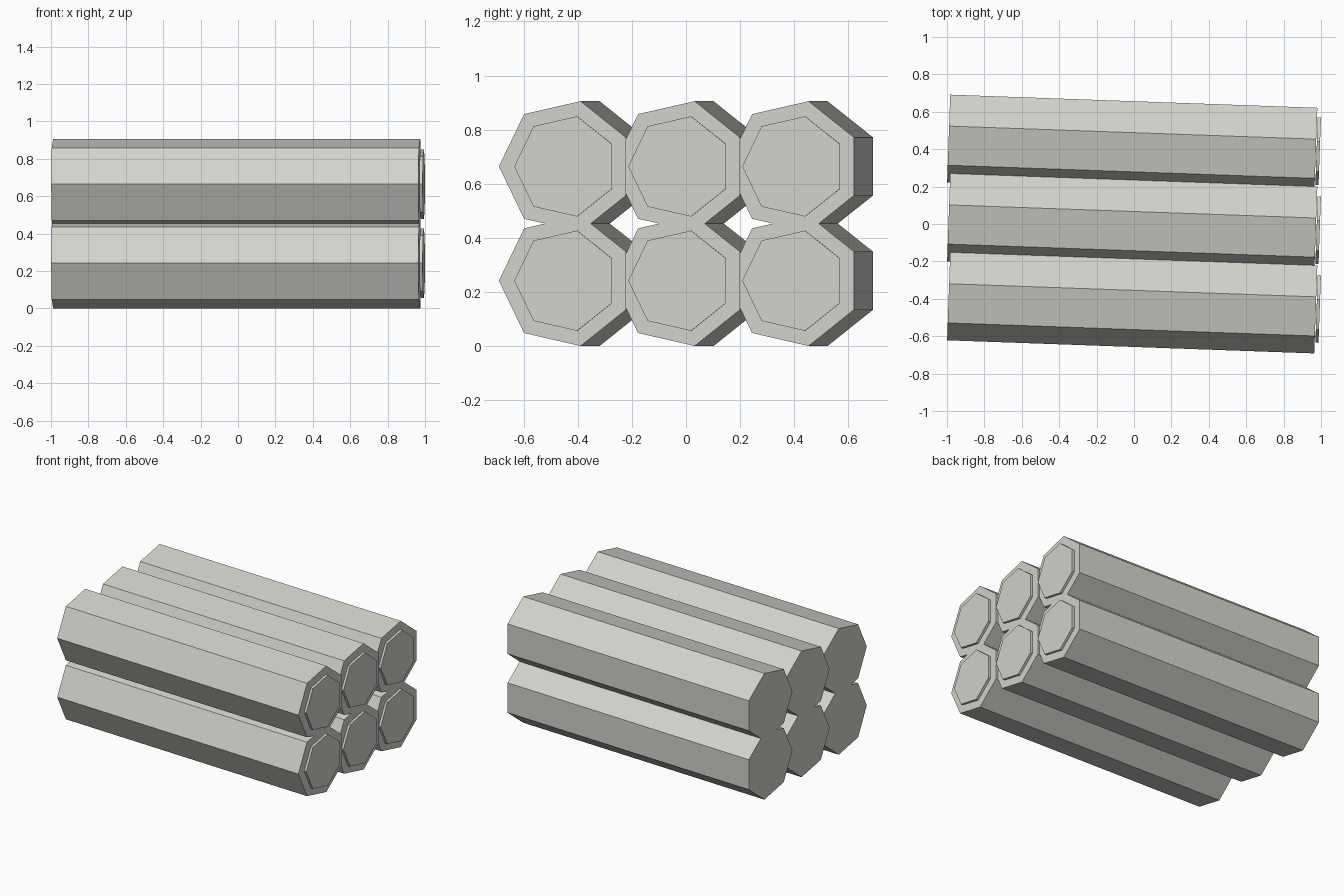
import bpy, bmesh, math

if "Cube" in bpy.data.objects:
    bpy.data.objects.remove(bpy.data.objects["Cube"])

SIDES = 7
RADIUS = 0.2475
LENGTH = 1.964
TILT = -math.atan(0.07 / 1.964)
STEP = 0.4215

mat = bpy.data.materials.new("warm light grey")
mat.diffuse_color = (0.65, 0.64, 0.595, 1)
mat.use_nodes = True
mat.node_tree.nodes["Principled BSDF"].inputs["Base Color"].default_value = mat.diffuse_color


def prism(name, radius, x0, x1, loc):
    """Seven-sided prism along local x, one corner pointing to -y."""
    bm = bmesh.new()
    ends = []
    for x in (x0, x1):
        ring = []
        for k in range(SIDES):
            a = math.pi + k * math.tau / SIDES
            ring.append(bm.verts.new((x, radius * math.cos(a), radius * math.sin(a))))
        ends.append(ring)
        bm.faces.new(ring)
    for k in range(SIDES):
        n = (k + 1) % SIDES
        bm.faces.new((ends[0][k], ends[0][n], ends[1][n], ends[1][k]))
    bmesh.ops.recalc_face_normals(bm, faces=bm.faces)
    me = bpy.data.meshes.new(name)
    bm.to_mesh(me)
    bm.free()
    me.materials.append(mat)
    ob = bpy.data.objects.new(name, me)
    ob.location = loc
    ob.rotation_euler = (0, 0, TILT)
    bpy.context.collection.objects.link(ob)
    return ob


# Two rows of three logs, each with a thin end plate on the right
base_z = RADIUS * math.sin(math.radians(77.143))
for row in range(2):
    for col in range(3):
        loc = (-0.009, 0.012 + (col - 1) * STEP, base_z + row * 0.4225)
        tag = f"{row + 1}_{col + 1}"
        prism("log_" + tag, RADIUS, -LENGTH / 2, LENGTH / 2, loc)
        prism("end_plate_" + tag, 0.19, LENGTH / 2 + 0.004, LENGTH / 2 + 0.021, loc)
